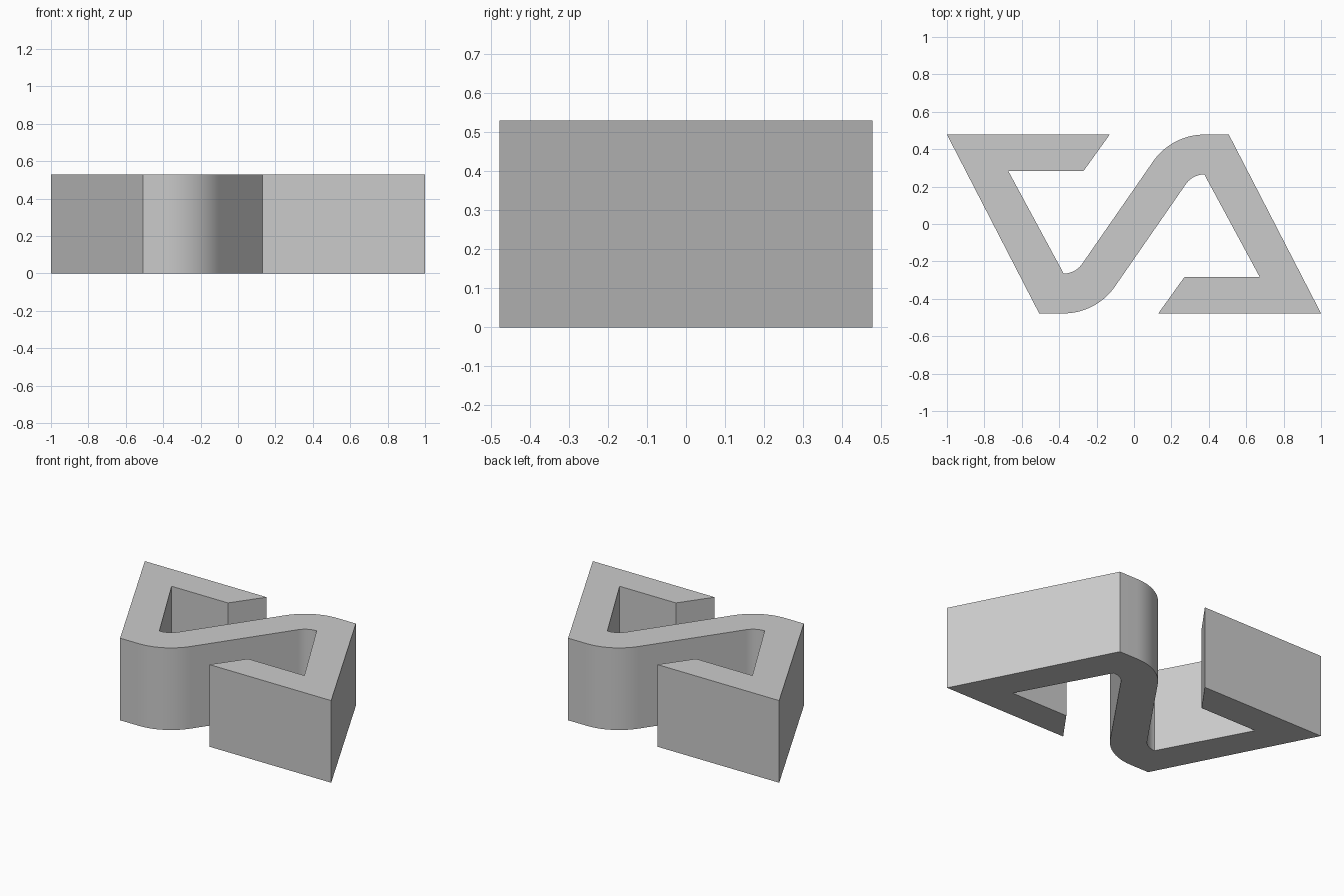
import bpy, bmesh
from math import sin, cos, atan2, asin, hypot, pi, radians

if "Cube" in bpy.data.objects:
    bpy.data.objects.remove(bpy.data.objects["Cube"])

HEIGHT = 0.53
HALF_Y = 0.478
CX, CY = -0.376, -0.145          # centre of the lower bend
R_IN, R_OUT = 0.12, HALF_Y + CY  # inner and outer bend radii

# angle of the diagonal bar, tangent to both bends
slant = atan2(-CY, -CX) + asin((R_IN + R_OUT) / (2 * hypot(CX, CY)))


def arc(cx, cy, r, start, end, n=14):
    return [(cx + r * cos(start + (end - start) * i / n),
             cy + r * sin(start + (end - start) * i / n)) for i in range(n + 1)]


# half of the outline: upper hook, inside of lower bend, outside of upper bend
half = [(-1, HALF_Y), (-0.13, HALF_Y), (-0.27, 0.283), (-0.672, 0.283)]
half += arc(CX, CY, R_IN, -pi / 2, -pi / 2 + slant)
half += arc(-CX, -CY, R_OUT, pi / 2 + slant, pi / 2)
half += [(0.507, HALF_Y)]

# the other half is the same outline turned by 180 degrees
outline = half + [(-x, -y) for x, y in half]

# extrude the band upward
bm = bmesh.new()
base = bm.faces.new([bm.verts.new((x, y, 0)) for x, y in outline])
top = bmesh.ops.extrude_face_region(bm, geom=[base], use_keep_orig=True)
bmesh.ops.translate(bm, vec=(0, 0, HEIGHT),
                    verts=[v for v in top["geom"] if isinstance(v, bmesh.types.BMVert)])
bmesh.ops.recalc_face_normals(bm, faces=bm.faces)
bmesh.ops.triangulate(bm, faces=[f for f in bm.faces if len(f.verts) > 4])
bm.normal_update()

mesh = bpy.data.meshes.new("folded_band")
bm.to_mesh(mesh)
bm.free()
band = bpy.data.objects.new("folded_band", mesh)
bpy.context.collection.objects.link(band)

# smooth bends, sharp corners
bpy.context.view_layer.objects.active = band
band.select_set(True)
bpy.ops.object.shade_smooth_by_angle(angle=radians(25))
